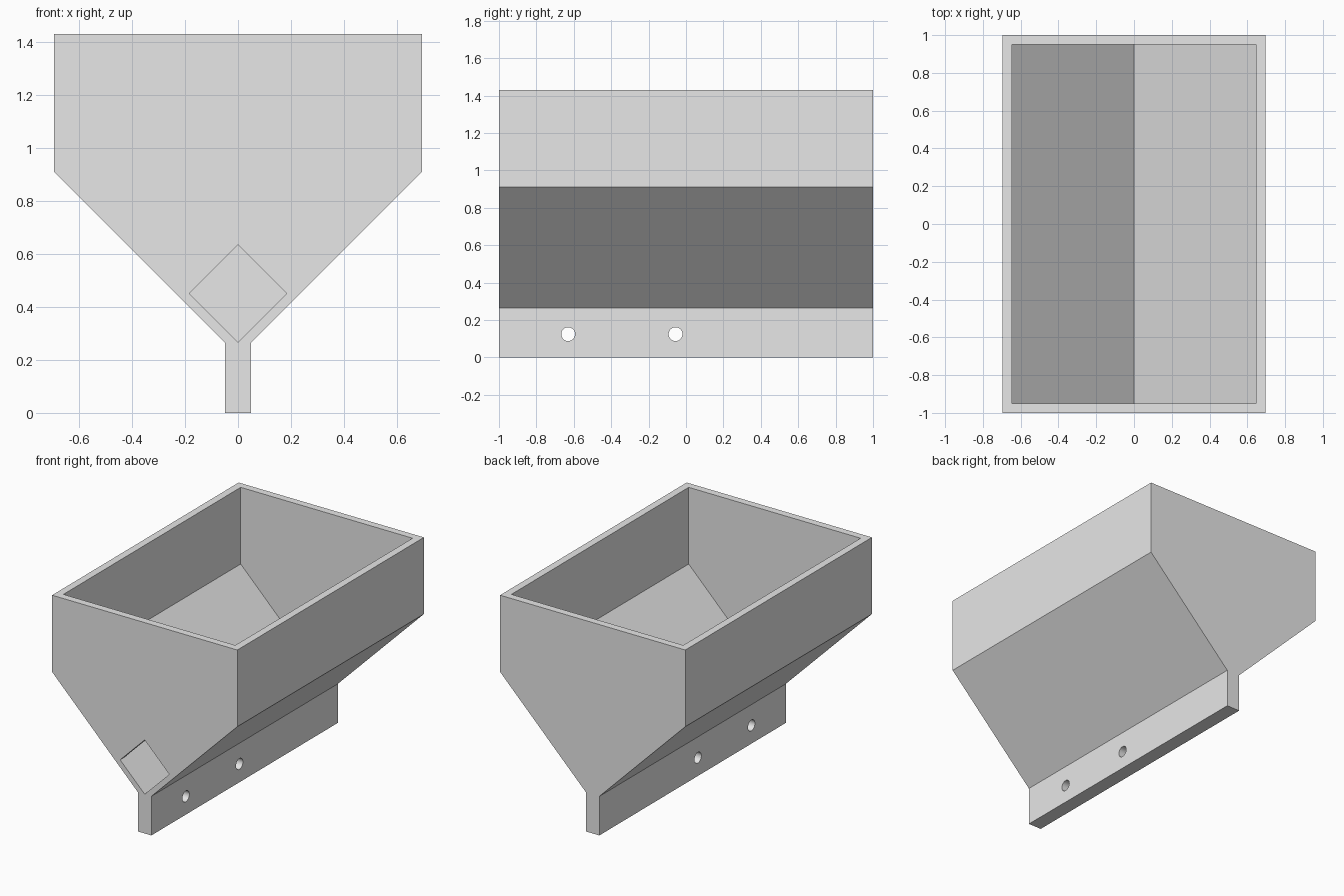
import bpy, bmesh
from math import pi
from mathutils import Matrix

cube = bpy.data.objects.get("Cube")
if cube:
    bpy.data.objects.remove(cube, do_unlink=True)

HALF_X, HALF_Y, TOP = 0.695, 1.0, 1.43
WALL, STEM, STEM_TOP = 0.05, 0.05, 0.265
SHOULDER = STEM_TOP + HALF_X - STEM

grey = bpy.data.materials.new("light grey")
grey.use_nodes = True
colour = (0.8, 0.8, 0.8, 1)
grey.diffuse_color = colour
grey.node_tree.nodes["Principled BSDF"].inputs["Base Color"].default_value = colour


def finish(name, bm):
    bmesh.ops.recalc_face_normals(bm, faces=bm.faces)
    mesh = bpy.data.meshes.new(name)
    bm.to_mesh(mesh)
    bm.free()
    mesh.materials.append(grey)
    obj = bpy.data.objects.new(name, mesh)
    bpy.context.collection.objects.link(obj)
    return obj


def prism(name, profile, y0, y1):
    """Extrude an x-z outline along y."""
    bm = bmesh.new()
    face = bm.faces.new([bm.verts.new((x, y0, z)) for x, z in profile])
    ext = bmesh.ops.extrude_face_region(bm, geom=[face])
    verts = [v for v in ext["geom"] if isinstance(v, bmesh.types.BMVert)]
    bmesh.ops.translate(bm, verts=verts, vec=(0, y1 - y0, 0))
    return finish(name, bm)


def mirrored(right):
    return right + [(-x, z) for x, z in reversed(right) if x > 0]


def cut(target, cutter):
    cutter.hide_render = True
    mod = target.modifiers.new("cut", "BOOLEAN")
    mod.operation = "DIFFERENCE"
    mod.solver = "EXACT"
    mod.object = cutter
    bpy.context.view_layer.objects.active = target
    bpy.ops.object.modifier_apply(modifier=mod.name)
    bpy.data.objects.remove(cutter, do_unlink=True)


# Hopper body with its mounting rail
hopper = prism("hopper", mirrored([
    (STEM, 0), (STEM, STEM_TOP), (HALF_X, SHOULDER), (HALF_X, TOP)]),
    -HALF_Y, HALF_Y)

# V-bottomed cavity, open at the top
inner = HALF_X - WALL
cut(hopper, prism("cavity_cutter", mirrored([
    (0, STEM_TOP), (inner, STEM_TOP + inner), (inner, TOP + 0.2)]),
    -HALF_Y + WALL, HALF_Y - WALL))

# Diamond outlet through the front wall
r, low = 0.184, STEM_TOP + 0.001
cut(hopper, prism("outlet_cutter", mirrored([
    (0, low), (r, low + r), (0, low + 2 * r)]),
    -HALF_Y - 0.1, -HALF_Y + WALL + 0.05))

# Screw holes across the rail
for y in (-0.63, -0.056):
    bm = bmesh.new()
    bmesh.ops.create_cone(
        bm, cap_ends=True, segments=32, radius1=0.037, radius2=0.037, depth=0.3,
        matrix=Matrix.Translation((0, y, 0.124)) @ Matrix.Rotation(pi / 2, 4, "Y"))
    cut(hopper, finish("screw_hole_cutter", bm))

# Round the hole walls, keep all other edges crisp
bpy.ops.object.select_all(action="DESELECT")
hopper.select_set(True)
bpy.context.view_layer.objects.active = hopper
bpy.ops.object.shade_smooth_by_angle()
